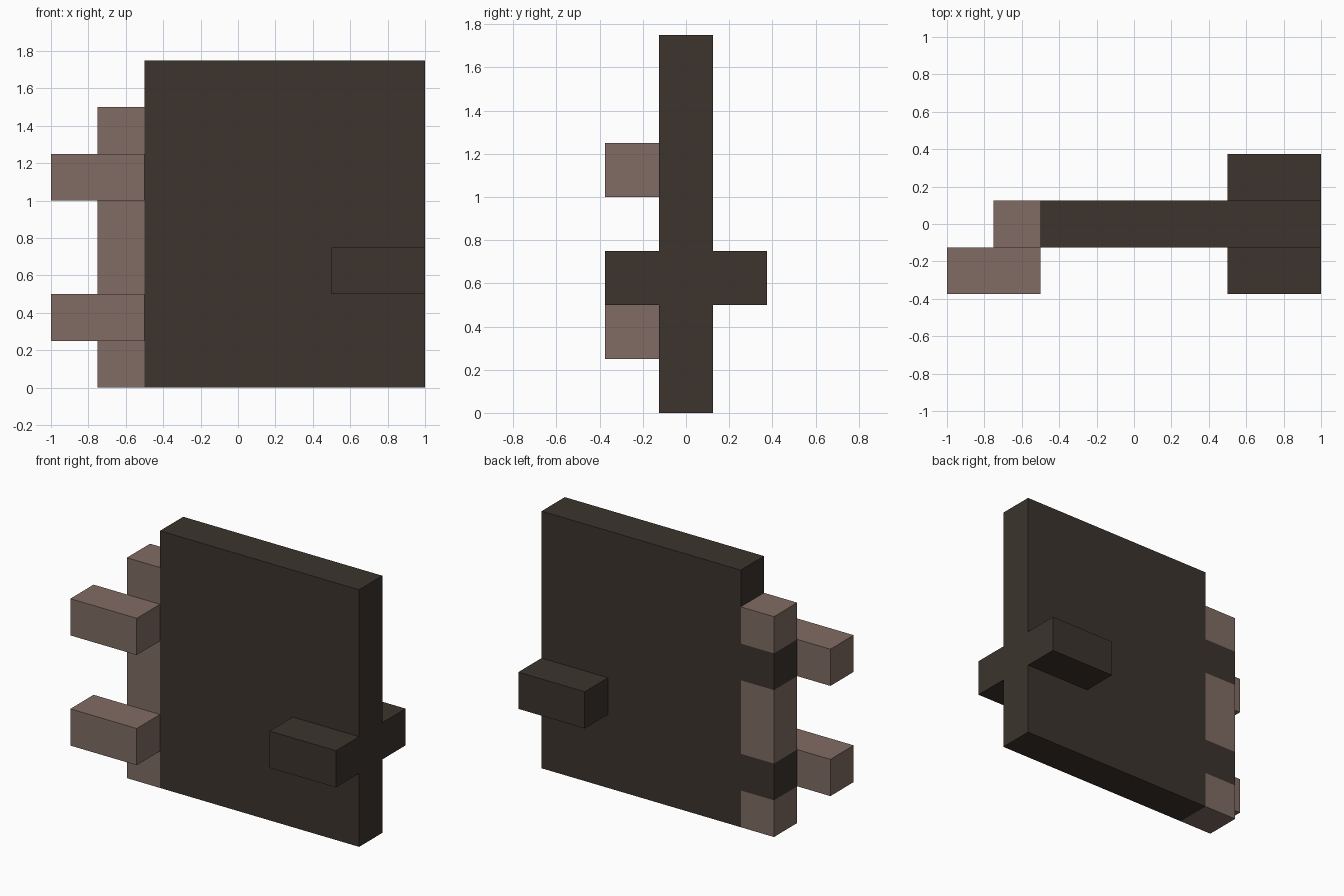
import bpy, bmesh
from mathutils import Vector

cube = bpy.data.objects.get("Cube")
if cube:
    bpy.data.objects.remove(cube, do_unlink=True)


def material(name, rgb):
    m = bpy.data.materials.new(name)
    m.use_nodes = True
    m.diffuse_color = (*rgb, 1)
    m.node_tree.nodes["Principled BSDF"].inputs["Base Color"].default_value = (*rgb, 1)
    return m


DARK = material("dark brown wood", (0.045, 0.034, 0.027))
PALE = material("dusty rose brown", (0.216, 0.150, 0.125))


def box(name, low, high, mats, cuts=(), rule=None):
    """Box between two corners, cut at given heights, coloured by face centre height."""
    low, high = Vector(low), Vector(high)
    bm = bmesh.new()
    bmesh.ops.create_cube(bm, size=1)
    bmesh.ops.scale(bm, vec=high - low, verts=bm.verts)
    bmesh.ops.translate(bm, vec=(low + high) / 2, verts=bm.verts)
    for z in cuts:
        bmesh.ops.bisect_plane(bm, geom=bm.verts[:] + bm.edges[:] + bm.faces[:],
                               plane_co=(0, 0, z), plane_no=(0, 0, 1))
    if rule:
        for f in bm.faces:
            f.material_index = rule(f.calc_center_median().z)
    mesh = bpy.data.meshes.new(name)
    bm.to_mesh(mesh)
    bm.free()
    for m in mats:
        mesh.materials.append(m)
    obj = bpy.data.objects.new(name, mesh)
    bpy.context.collection.objects.link(obj)
    return obj


# Main door panel
box("door_panel", (-0.5, -0.125, 0), (1, 0.125, 1.75), [DARK])

# Handles on both faces
for name, y in (("front_handle", -0.375), ("back_handle", 0.125)):
    box(name, (0.5, y, 0.5), (1, y + 0.25, 0.75), [DARK])

# Hinge post with a dark band behind each hinge peg
PEGS = {"lower": 0.25, "upper": 1.0}
box("hinge_post", (-0.75, -0.125, 0), (-0.5, 0.125, 1.5), [PALE, DARK],
    cuts=[z + d for z in PEGS.values() for d in (0, 0.25)],
    rule=lambda h: int(any(z < h < z + 0.25 for z in PEGS.values())))

# Hinge pegs
for name, z in PEGS.items():
    box(name + "_hinge_peg", (-1, -0.375, z), (-0.5, -0.125, z + 0.25), [PALE])
